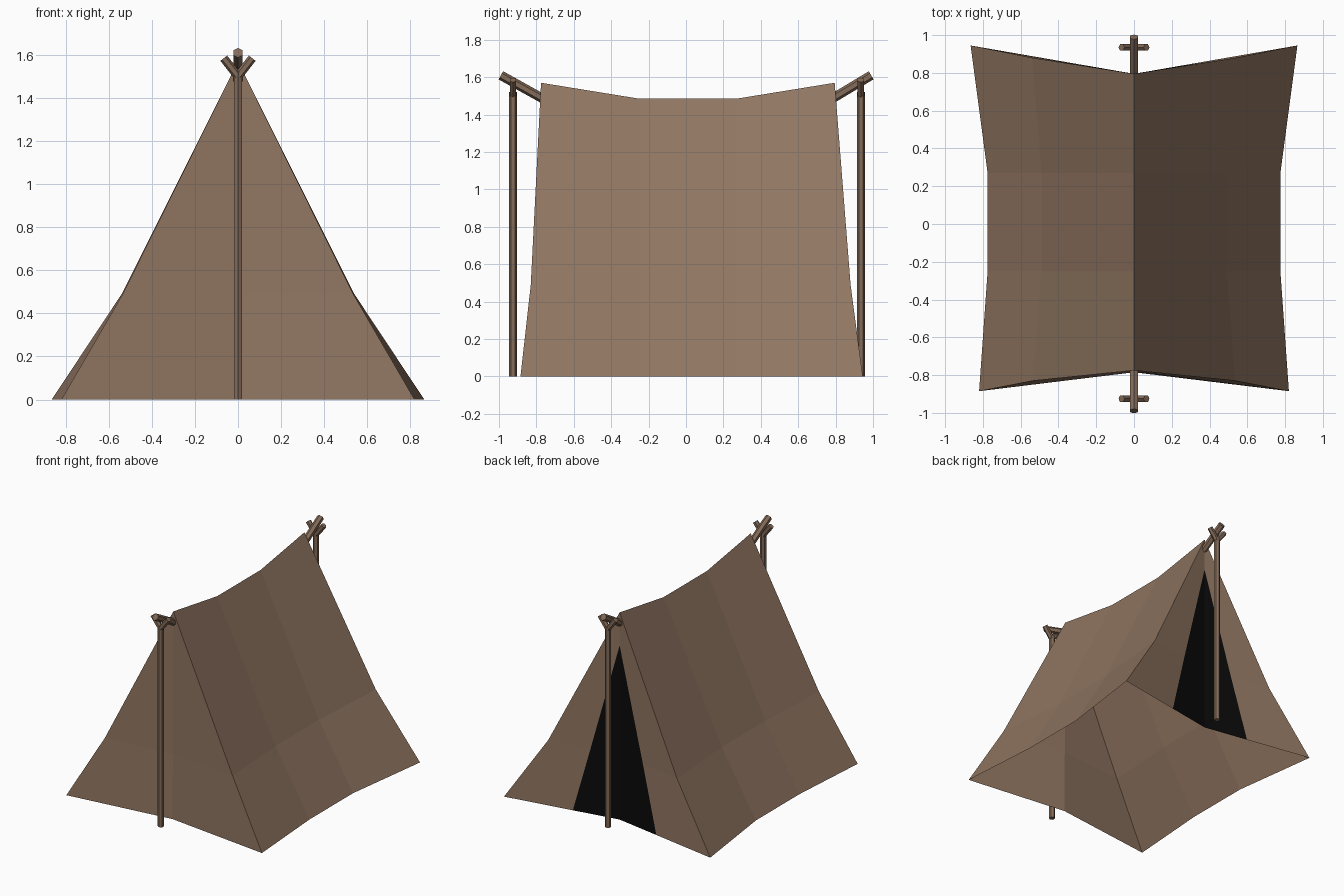
import bpy
import math
from mathutils import Vector

old = bpy.data.objects.get("Cube")
if old:
    bpy.data.objects.remove(old, do_unlink=True)


def material(name, rgb):
    m = bpy.data.materials.new(name)
    m.use_nodes = True
    m.diffuse_color = (*rgb, 1)
    bsdf = next(n for n in m.node_tree.nodes if n.type == 'BSDF_PRINCIPLED')
    bsdf.inputs["Base Color"].default_value = (*rgb, 1)
    bsdf.inputs["Roughness"].default_value = 0.9
    return m


CLOTH = material("brown canvas", (0.28, 0.18, 0.12))
WOOD = material("brown wood", (0.235, 0.15, 0.10))
BLACK = material("dark doorway", (0.003, 0.003, 0.003))


def mesh_object(name, verts, faces, mats, indices=None):
    me = bpy.data.meshes.new(name)
    me.from_pydata(verts, [], faces)
    for m in mats:
        me.materials.append(m)
    for i, index in enumerate(indices or []):
        me.polygons[i].material_index = index
    ob = bpy.data.objects.new(name, me)
    bpy.context.collection.objects.link(ob)
    return ob


def rod(name, a, b, radius, sides=6):
    a, b = Vector(a), Vector(b)
    d = b - a
    bpy.ops.mesh.primitive_cylinder_add(vertices=sides, radius=radius,
                                        depth=d.length, location=(a + b) / 2)
    ob = bpy.context.object
    ob.name = name
    ob.rotation_euler = d.to_track_quat('Z', 'Y').to_euler()
    ob.data.materials.append(WOOD)
    return ob


# Sagging cloth sections from front to back: ridge, bend and hem points
RIDGE = [(0, -0.775, 1.57), (0, -0.25, 1.485), (0, 0.27, 1.485), (0, 0.795, 1.57)]
BEND = [(0.535, -0.83, 0.49), (0.49, -0.25, 0.48), (0.49, 0.27, 0.48), (0.54, 0.88, 0.49)]
HEM = [(0.82, -0.885, 0), (0.775, -0.25, 0), (0.775, 0.27, 0), (0.865, 0.945, 0)]


def flip(points, side):
    return [(x * side, y, z) for x, y, z in points]


# Roof slopes
for side, label in ((1, "left"), (-1, "right")):
    verts = flip(RIDGE + BEND + HEM, side)
    faces = [(r + i, r + 4 + i, r + 5 + i, r + 1 + i) for r in (0, 4) for i in range(3)]
    if side > 0:
        mesh_object(label + "_slope", verts, faces, [CLOTH])
    else:
        mesh_object(label + "_slope", verts, [f[::-1] for f in faces], [CLOTH])

# Closed front wall
verts, faces = [], []
for side in (1, -1):
    n = len(verts)
    verts += flip([RIDGE[0], BEND[0], HEM[0], (0, -0.785, 0), (0, -0.78, 0.49)], side)
    new = [(n, n + 4, n + 1), (n + 4, n + 3, n + 2, n + 1)]
    faces += new if side > 0 else [f[::-1] for f in new]
mesh_object("front_wall", verts, faces, [CLOTH])

# Back wall with a tall triangular doorway
DOOR_HALF, DOOR_TOP = 0.35, 1.32
apex, bend, hem = (Vector(p[3]) for p in (RIDGE, BEND, HEM))
mid = Vector((0, apex.y, bend.z))
foot = Vector((0, apex.y, 0))
door_bend = mid.lerp(bend, DOOR_HALF * (1 - bend.z / DOOR_TOP) / bend.x)
door_foot = foot.lerp(hem, DOOR_HALF / hem.x)
verts, faces, indices = [], [], []
for side in (1, -1):
    n = len(verts)
    verts += flip([apex, bend, hem, door_foot, door_bend,
                   Vector((0, apex.y, DOOR_TOP)), mid, foot], side)
    new = [(0, 1, 4, 5), (1, 2, 3, 4), (5, 4, 6), (4, 3, 7, 6)]
    faces += [tuple(n + k for k in (f if side > 0 else f[::-1])) for f in new]
    indices += [0, 0, 1, 1]
mesh_object("back_wall", verts, faces, [CLOTH, BLACK], indices)

# Forked posts and the slanting pole ends that rest on them
for label, y, tip, inner in (("front", -0.925, -0.99, -0.72), ("back", 0.935, 0.99, 0.74)):
    rod(label + "_post", (0, y, 0), (0, y, 1.52), 0.022)
    for side, s in (("left", 1), ("right", -1)):
        rod(f"{label}_{side}_fork", (0, y, 1.50), (0.066 * s, y, 1.585), 0.02)
    rod(label + "_ridge_pole", (0, tip, 1.61), (0, inner, 1.46), 0.025)
